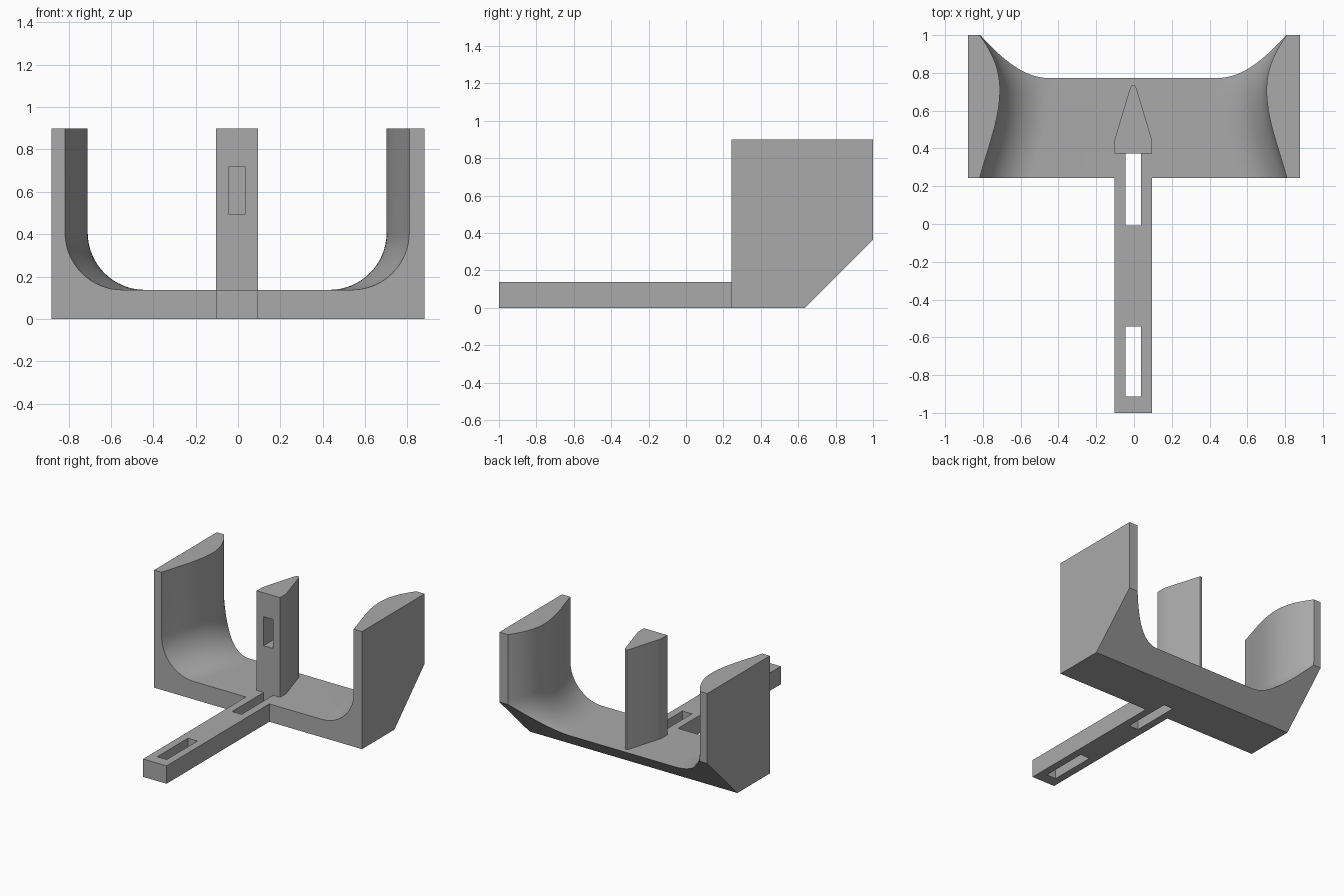
import bpy
import bmesh
from math import cos, sin, pi, radians
from mathutils import Vector
from mathutils.geometry import interpolate_bezier

cube = bpy.data.objects.get("Cube")
if cube:
    bpy.data.objects.remove(cube, do_unlink=True)

GREY = (0.40, 0.40, 0.40, 1.0)
grey = bpy.data.materials.new("plain grey")
grey.use_nodes = True
grey.diffuse_color = GREY
grey.node_tree.nodes["Principled BSDF"].inputs["Base Color"].default_value = GREY

CX = -0.004                 # centre line of arm, post and cradle opening
HALF, TOP, FLOOR = 0.88, 0.90, 0.137
FRONT, BACK = 0.243, 1.0
ARM, SLOT = 0.099, 0.04     # half widths
POST_FRONT = 0.373


def loft(name, rings):
    """Closed solid through a list of matching rings of points."""
    bm = bmesh.new()
    loops = [[bm.verts.new(p) for p in ring] for ring in rings]
    n = len(loops[0])
    for a, b in zip(loops, loops[1:]):
        for i in range(n):
            j = (i + 1) % n
            bm.faces.new((a[i], a[j], b[j], b[i]))
    bm.faces.new(loops[0])
    bm.faces.new(loops[-1])
    bmesh.ops.recalc_face_normals(bm, faces=bm.faces[:])
    mesh = bpy.data.meshes.new(name)
    bm.to_mesh(mesh)
    bm.free()
    mesh.materials.append(grey)
    obj = bpy.data.objects.new(name, mesh)
    bpy.context.collection.objects.link(obj)
    return obj


def box(name, x0, x1, y0, y1, z0, z1):
    return loft(name, [[(x0, y0, z), (x1, y0, z), (x1, y1, z), (x0, y1, z)] for z in (z0, z1)])


def cut(obj, cutter):
    """Subtract the cutter, then throw it away."""
    mod = obj.modifiers.new("cut", 'BOOLEAN')
    mod.operation, mod.solver, mod.object = 'DIFFERENCE', 'EXACT', cutter
    bpy.context.view_layer.objects.active = obj
    bpy.ops.object.modifier_apply(modifier=mod.name)
    bpy.data.objects.remove(cutter, do_unlink=True)


def smooth(obj):
    bpy.ops.object.select_all(action='DESELECT')
    obj.select_set(True)
    bpy.context.view_layer.objects.active = obj
    bpy.ops.object.shade_smooth_by_angle(angle=radians(25))


def slot(y0, y1):
    return box("slot_cutter", CX - SLOT, CX + SLOT, y0, y1, -0.1, 0.3)


# Cradle: U section whose walls bulge inward along a curve
def bezier(*points):
    return interpolate_bezier(*[Vector((x, y, 0)) for x, y in points], 17)


wall_path = bezier((0.813, FRONT), (0.775, 0.39), (0.706, 0.55), (0.706, 0.71))
wall_path += bezier((0.706, 0.71), (0.706, 0.83), (0.755, 0.92), (0.813, BACK))[1:]

FILLET, STEPS = 0.27, 16


def u_section(wall, y):
    right = [(CX + wall, y, TOP)]
    for i in range(STEPS + 1):
        a = i / STEPS * pi / 2
        right.append((CX + wall - FILLET * (1 - cos(a)), y, FLOOR + FILLET * (1 - sin(a))))
    left = [(2 * CX - x, y, z) for x, y, z in reversed(right)]
    return [(HALF, y, 0), (HALF, y, TOP)] + right + left + [(-HALF, y, TOP), (-HALF, y, 0)]


cradle = loft("cradle", [u_section(p.x, p.y) for p in wall_path])

# Sloped underside at the back of the cradle
slope = [(0.535, -0.1), (1.2, -0.1), (1.2, 0.565)]
cut(cradle, loft("slope_cutter", [[(x, y, z) for y, z in slope] for x in (-1, 1)]))
cut(cradle, slot(-0.008, POST_FRONT))
smooth(cradle)

# Arm with two strap slots
arm = box("arm", CX - ARM, CX + ARM, -1.0, FRONT, 0, FLOOR)
cut(arm, slot(-0.008, POST_FRONT))
cut(arm, slot(-0.913, -0.542))

# Upright post: flat front, tapering to a rounded back edge
half_outline = [(ARM, POST_FRONT), (ARM, 0.444), (0.088, 0.482), (0.018, 0.715), (0.009, 0.733)]
outline = half_outline + [(-x, y) for x, y in reversed(half_outline)]
post = loft("post", [[(CX + x, y, z) for x, y in outline] for z in (FLOOR, TOP)])
cut(post, box("recess_cutter", CX - SLOT, CX + SLOT, 0.3, 0.57, 0.495, 0.717))
smooth(post)
